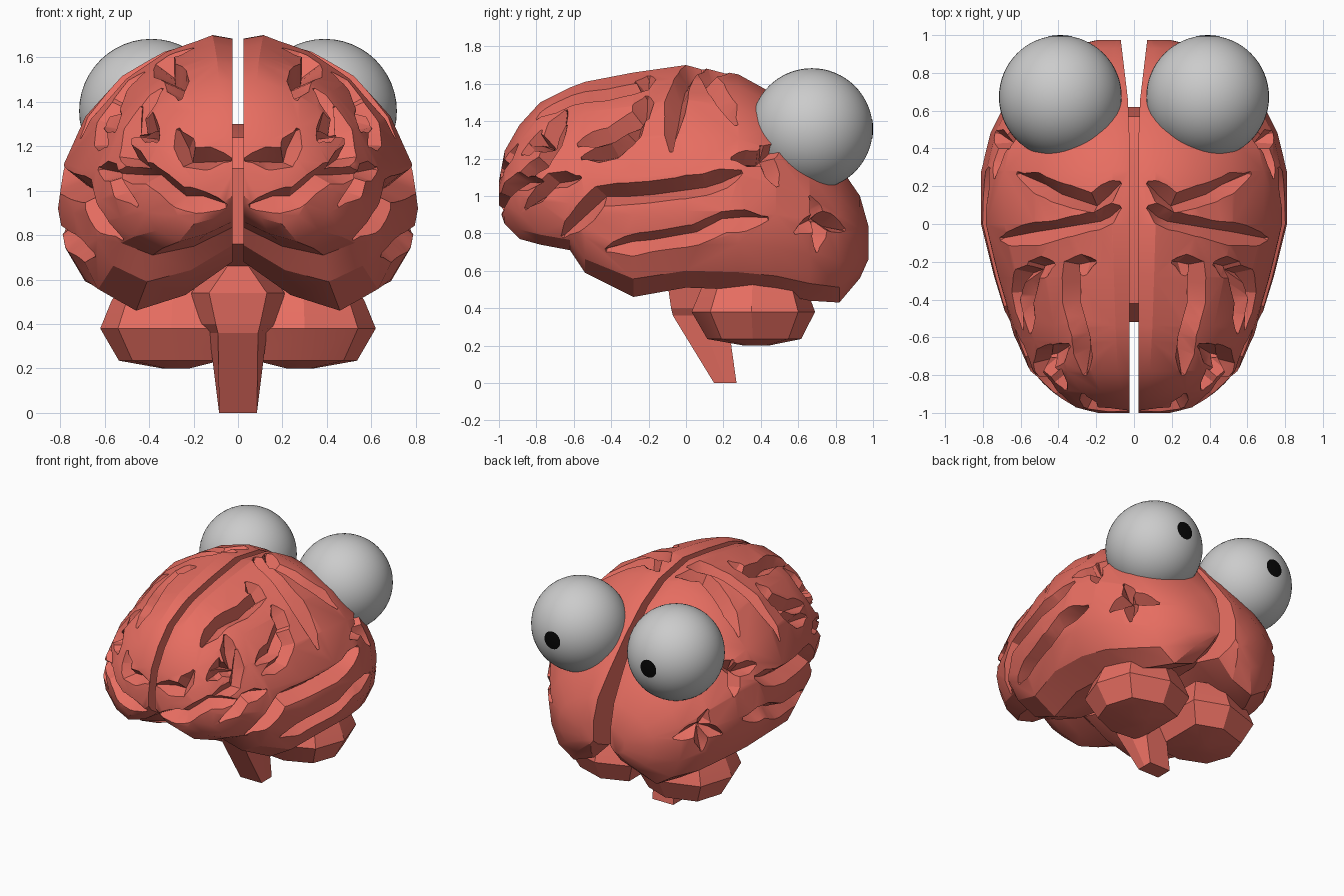
import bpy, bmesh, math
from mathutils import Vector, Matrix
from mathutils.bvhtree import BVHTree

if "Cube" in bpy.data.objects:
    bpy.data.objects.remove(bpy.data.objects["Cube"])


def material(name, rgb):
    m = bpy.data.materials.new(name)
    m.diffuse_color = (*rgb, 1)
    m.use_nodes = True
    m.node_tree.nodes["Principled BSDF"].inputs["Base Color"].default_value = m.diffuse_color
    return m


PINK = material("brain_red", (0.80, 0.155, 0.12))
BLACK = material("pupil_black", (0.002, 0.002, 0.002))


def add_object(name, bm, mat=None):
    bmesh.ops.recalc_face_normals(bm, faces=bm.faces)
    me = bpy.data.meshes.new(name)
    bm.to_mesh(me)
    bm.free()
    ob = bpy.data.objects.new(name, me)
    bpy.context.collection.objects.link(ob)
    if mat:
        me.materials.append(mat)
    return ob


def activate(ob):
    bpy.ops.object.select_all(action='DESELECT')
    ob.select_set(True)
    bpy.context.view_layer.objects.active = ob


def smooth(ob, deg):
    activate(ob)
    bpy.ops.object.shade_smooth_by_angle(angle=math.radians(deg))


def loft(name, rings, mat=None):
    """Skin a row of closed rings and cap both ends."""
    bm = bmesh.new()
    vs = [[bm.verts.new(p) for p in r] for r in rings]
    n = len(rings[0])
    for a, b in zip(vs, vs[1:]):
        for i in range(n):
            j = (i + 1) % n
            bm.faces.new((a[i], a[j], b[j], b[i]))
    bm.faces.new(vs[0])
    bm.faces.new(vs[-1])
    return add_object(name, bm, mat)


def volume(me):
    bm = bmesh.new()
    bm.from_mesh(me)
    v = bm.calc_volume()
    bm.free()
    return v


def combine(ob, tool, operation):
    """Apply a boolean, keeping the old mesh if the volume changes too much."""
    tool.hide_render = True
    before, backup = volume(ob.data), ob.data.copy()
    mod = ob.modifiers.new("combine", 'BOOLEAN')
    mod.operation, mod.solver, mod.object = operation, 'EXACT', tool
    activate(ob)
    bpy.ops.object.modifier_apply(modifier=mod.name)
    if abs(volume(ob.data) / before - 1) > 0.05:
        ob.data = backup
    bpy.data.objects.remove(tool)


# --- cerebrum: one hemisphere lofted front to back, the gap opening at the back ---
def section(y, w, top, low, mid):
    up, dn = top - mid, mid - low
    gap = 0.025 + 0.12 * max(0, y - 0.6)
    pts = [(gap, mid + 0.98 * up), (gap + 0.11 * w, top)]
    for t in (66, 50, 32, 15, 0):
        a = math.radians(t)
        pts.append((max(w * math.cos(a), gap + 0.13 * w), mid + up * math.sin(a)))
    for u, k in ((0.96, 0.42), (0.85, 0.78), (0.62, 1), (0.32, 0.84)):
        pts.append((max(w * u, gap + 0.02), mid - dn * k))
    pts.append((gap, mid - dn * 0.5))
    return [(x, y, z) for x, z in pts]


STATIONS = [  # y, half width, top, bottom, height of widest point
    (-1.0, .19, 1.08, .94, 1.01), (-.97, .32, 1.24, .85, 1.02),
    (-.89, .43, 1.38, .77, 1.0), (-.78, .55, 1.50, .74, .98),
    (-.62, .62, 1.58, .71, .96), (-.54, .66, 1.61, .59, .92),
    (-.28, .74, 1.66, .46, .90), (0, .81, 1.70, .51, .92),
    (.28, .81, 1.65, .50, .92), (.48, .76, 1.54, .48, .90),
    (.66, .67, 1.37, .44, .86), (.82, .54, 1.16, .43, .80),
    (.93, .38, 1.0, .56, .76), (.975, .19, .84, .66, .74)]
hemi = loft("cerebrum", [section(*s) for s in STATIONS], PINK)

# --- folds: V-shaped cutters laid over the surface ---
src = bmesh.new()
src.from_mesh(hemi.data)
surface = BVHTree.FromBMesh(src)
VIEWS = {"side": (lambda a, b: Vector((3, a, b)), Vector((-1, 0, 0))),
         "top": (lambda a, b: Vector((a, b, 3)), Vector((0, 0, -1))),
         "front": (lambda a, b: Vector((a, -3, b)), Vector((0, 1, 0)))}


def fold(view, path, half=0.045, depth=0.09):
    origin, ray = VIEWS[view]
    pts = [Vector(p) for p in path]
    fine = [a.lerp(b, t) for a, b in zip(pts, pts[1:]) for t in (0, 0.5)] + [pts[-1]]
    hits = [surface.ray_cast(origin(*p), ray) for p in fine]
    hits = [(h[0], h[1]) for h in hits if h[0]]
    if len(hits) < 3:
        return
    rings, last = [], len(hits) - 1
    for i, (p, n) in enumerate(hits):
        n = (n + hits[max(i - 1, 0)][1] + hits[min(i + 1, last)][1]).normalized()
        t = hits[min(i + 1, last)][0] - hits[max(i - 1, 0)][0]
        s = n.cross(t).normalized()
        k = 0.3 if i in (0, last) else 1
        w = half * k * 1.6
        rings.append([p + s * w + n * 0.05, p - s * w + n * 0.05, p - n * depth * k])
    combine(hemi, loft("fold_cutter", rings), 'DIFFERENCE')


# main side folds, given as (y, z): deep and wide
for path in [
        [(-.66, .78), (-.46, 1.0), (-.2, 1.02), (.1, 1.06), (.30, 1.13)],
        [(-.43, .71), (-.2, .75), (.05, .79), (.2, .86), (.44, .88)]]:
    fold("side", path, 0.055, 0.10)
# smaller side folds
for path in [
        [(-.24, 1.48), (-.28, 1.33), (-.38, 1.24), (-.56, 1.2)],
        [(.24, 1.2), (.40, 1.2), (.50, 1.28)],
        [(.40, 1.27), (.44, 1.17), (.49, 1.05)],
        [(.58, .80), (.72, .88), (.85, .82)],
        [(.66, 1.0), (.72, .86), (.70, .70)],
        [(-.90, 1.10), (-.76, 1.18), (-.64, 1.38)],
        [(-.86, .93), (-.72, 1.08), (-.56, 1.10)],
        [(-.88, 1.22), (-.8, 1.28), (-.7, 1.27)]]:
    fold("side", path)

# top folds, given as (x, y)
for path in [
        [(.07, .22), (.22, .11), (.42, .17), (.62, .27)],
        [(.07, .09), (.2, .02), (.45, -.04), (.71, -.08)],
        [(.2, -.2), (.33, -.23), (.33, -.42), (.28, -.6), (.26, -.8)],
        [(.42, -.21), (.53, -.24), (.57, -.4), (.55, -.58)],
        [(.34, -.64), (.46, -.73), (.36, -.84)]]:
    fold("top", path, 0.055)

# front folds, given as (x, z)
for path in [[(.03, 1.14), (.22, 1.15), (.27, 1.28)],
             [(.05, .93), (.26, .97), (.4, 1.08), (.54, 1.08)]]:
    fold("front", path, 0.05)
src.free()

# --- bridge filling the middle of the central gap, merged into the hemisphere ---
BRIDGE = [(-.5, .76), (-.52, 1.1), (-.42, 1.24), (0, 1.30), (.4, 1.25), (.57, 1.1), (.62, .66), (0, .64)]
combine(hemi, loft("central_bridge", [[(x, y, z) for y, z in BRIDGE] for x in (0, .05)]), 'UNION')
bm = bmesh.new()
bm.from_mesh(hemi.data)
seam = [f for f in bm.faces if all(abs(v.co.x) < 1e-4 for v in f.verts)]
bmesh.ops.delete(bm, geom=seam, context='FACES')
bm.to_mesh(hemi.data)
bm.free()


def mirrored(ob, deg=25):
    smooth(ob, deg)
    ob.modifiers.new("mirror", 'MIRROR')


mirrored(hemi)

# --- cerebellum: one lobe, stacked in height and mirrored ---
PLAN = [(.02, .06), (.3, .03), (.54, .13), (.62, .35), (.54, .6), (.26, .69), (.02, .6)]
cx, cy = .27, .38
lobe = loft("cerebellum", [[(cx + (x - cx) * s, cy + (y - cy) * s, z) for x, y in PLAN]
                           for z, s in ((.20, .2), (.235, .76), (.38, 1), (.50, .86), (.57, .75))], PINK)
mirrored(lobe)

# --- brain stem: tapering block leaning forward as it rises ---
STEM = [(0, .085, .085, .15, .27), (.36, .09, .13, -.07, .22),
        (.40, .10, .18, -.08, .26), (.54, .13, .21, -.10, .3), (.70, .02, .1, -.08, .3)]
stem = loft("brain_stem", [[(-f, y0, z), (f, y0, z), (b, y0 + .5 * (y1 - y0), z), (f, y1, z),
                            (-f, y1, z), (-b, y0 + .5 * (y1 - y0), z)]
                           for z, f, b, y0, y1 in STEM], PINK)


# --- eyes with pupils looking along +y ---
def ball(name, x, radius, mat=None, cap=None):
    bm = bmesh.new()
    bmesh.ops.create_uvsphere(bm, u_segments=48, v_segments=32, radius=radius,
                              matrix=Matrix.Rotation(-math.pi / 2, 4, 'X'))
    if cap:
        limit = radius * math.cos(math.radians(cap))
        bmesh.ops.delete(bm, geom=[v for v in bm.verts if v.co.y < limit], context='VERTS')
    bmesh.ops.translate(bm, verts=bm.verts, vec=(x, .673, 1.358))
    smooth(add_object(name, bm, mat), 40)


for side, x in (("left", -.39), ("right", .39)):
    ball("eye_" + side, x, .325)
    ball("pupil_" + side, x, .327, BLACK, 11.5)
